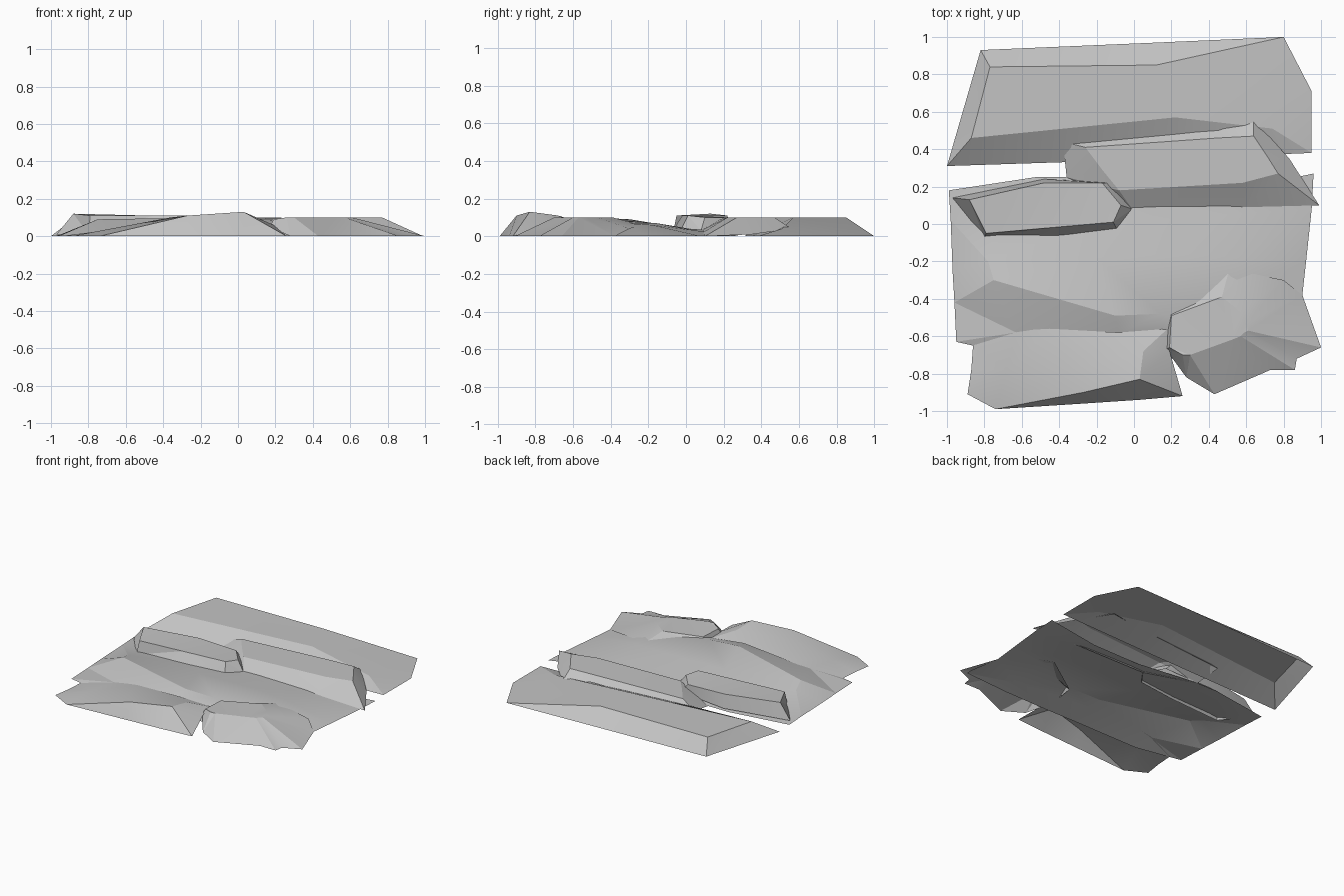
import bpy
import bmesh
import math

default_cube = bpy.data.objects.get("Cube")
if default_cube:
    bpy.data.objects.remove(default_cube, do_unlink=True)

# Plain grey stone
stone = bpy.data.materials.new("grey_stone")
stone.use_nodes = True
stone_colour = (0.55, 0.55, 0.55, 1)
stone.diffuse_color = stone_colour
stone.node_tree.nodes["Principled BSDF"].inputs["Base Color"].default_value = stone_colour


def loft(name, rows, closed=False):
    """Skin equal rows of points given in hundredths; closed rows get a capped crown."""
    mesh = bpy.data.meshes.new(name)
    shell = bmesh.new()
    grid = [[shell.verts.new([value / 100 for value in point]) for point in row] for row in rows]
    for lower, upper in zip(grid, grid[1:]):
        count = len(lower)
        for i in range(count if closed else count - 1):
            j = (i + 1) % count
            shell.faces.new((lower[i], lower[j], upper[j], upper[i]))
    if closed:
        shell.faces.new(grid[-1])
    # Merge shared corners, then split the bent faces into flat facets
    bmesh.ops.remove_doubles(shell, verts=shell.verts, dist=0.001)
    bmesh.ops.triangulate(shell, faces=shell.faces)
    bmesh.ops.recalc_face_normals(shell, faces=shell.faces)
    if sum(face.normal.z * face.calc_area() for face in shell.faces) < 0:
        bmesh.ops.reverse_faces(shell, faces=shell.faces)
    shell.to_mesh(mesh)
    shell.free()
    mesh.materials.append(stone)
    rock = bpy.data.objects.new(name, mesh)
    bpy.context.collection.objects.link(rock)
    bpy.ops.object.select_all(action="DESELECT")
    rock.select_set(True)
    bpy.context.view_layer.objects.active = rock
    bpy.ops.object.shade_smooth_by_angle(angle=math.radians(14))
    return rock


def slab(name, rim, crown):
    """Bevelled rock plate, open underneath."""
    return loft(name, [rim, crown], closed=True)


# Broad slab along the back, fading to the ground on its right
slab("back_slab",
     rim=[(-100, 31, 0), (-82, 93, 0), (12, 97, 0), (80, 100, 0),
          (95, 71, 0), (95, 38, 0), (22, 35, 0)],
     crown=[(-87, 46, 10), (-77, 84, 10), (12, 85, 10), (80, 100, 0),
            (95, 71, 0), (74, 51, 4), (22, 57, 10)])

# Long raised plate in the middle
slab("middle_slab",
     rim=[(-1, 8, 3), (60, 9, 2), (99, 10, 0), (83, 35, 1),
          (64, 56, 4), (45, 50, 6), (-38, 44, 4), (-36, 25, 0)],
     crown=[(-8, 18, 9), (58, 22, 10), (77, 27, 10), (72, 35, 10),
            (64, 47, 10), (45, 46, 10), (-26, 41, 9), (-17, 29, 9)])

# Short steep plate on the side
slab("side_slab",
     rim=[(-97, 14, 1), (-80, -7, 1), (-40, -7, 3), (-9, -3, 3),
          (-1, 8, 3), (-10, 22, 3), (-48, 24, 1)],
     crown=[(-88, 13, 12), (-79, -5, 11), (-45, -2, 11), (-11, 1, 11),
            (-7, 10, 10), (-17, 22, 10), (-48, 22, 11)])

# Rolling ground sheet with a ridge and a valley
loft("ground_sheet", [
    [(-99, 18, 0), (-53, 25, 0), (-35, 25, 0), (10, 15, 3), (50, 17, 2), (96, 27, 0)],
    [(-98, 2, 0), (-75, 0, 2), (-30, -2, 4), (10, 2, 4), (50, 5, 3), (95, 8, 0)],
    [(-97, -25, 0), (-78, -20, 6), (-20, -18, 7), (25, -16, 7), (55, -18, 6), (92, -20, 0)],
    [(-96, -42, 0), (-75, -30, 9), (-10, -49, 10), (14, -48, 9), (55, -34, 7), (90, -38, 0)],
    [(-95, -63, 0), (-63, -58, 4), (-8, -58, 7), (15, -57, 6), (55, -60, 4), (94, -60, 0)],
    [(-86, -65, 0), (-60, -70, 0), (-8, -72, 2), (20, -72, 2), (55, -70, 1), (94, -66, 0)],
])

# Front wedge climbing to a steep face
loft("front_wedge", [
    [(-86, -64, 0), (-63, -57, 4), (-45, -56, 6), (-8, -58, 8), (18, -56, 6)],
    [(-87, -78, 0), (-68, -78, 4), (-36, -78, 10), (5, -68, 11), (19, -68, 6)],
    [(-89, -91, 0), (-74, -99, 0), (-27, -90, 11), (3, -83, 13), (26, -92, 0)],
    [(-89, -91, 0), (-74, -99, 0), (-27, -96, 0), (3, -94, 0), (26, -92, 0)],
])

# Domed boulder in the front corner
slab("corner_boulder",
     rim=[(17, -67, 5), (28, -82, 0), (43, -91, 0), (73, -78, 0), (86, -78, 0),
          (87, -72, 0), (100, -66, 0), (90, -38, 0), (80, -30, 4), (51, -24, 6), (19, -46, 6)],
     crown=[(19, -66, 9), (26, -70, 10), (30, -70, 10), (52, -62, 10), (57, -60, 10),
            (59, -58, 10), (61, -57, 10), (60, -53, 10), (57, -47, 10), (47, -39, 10), (20, -49, 9)])
